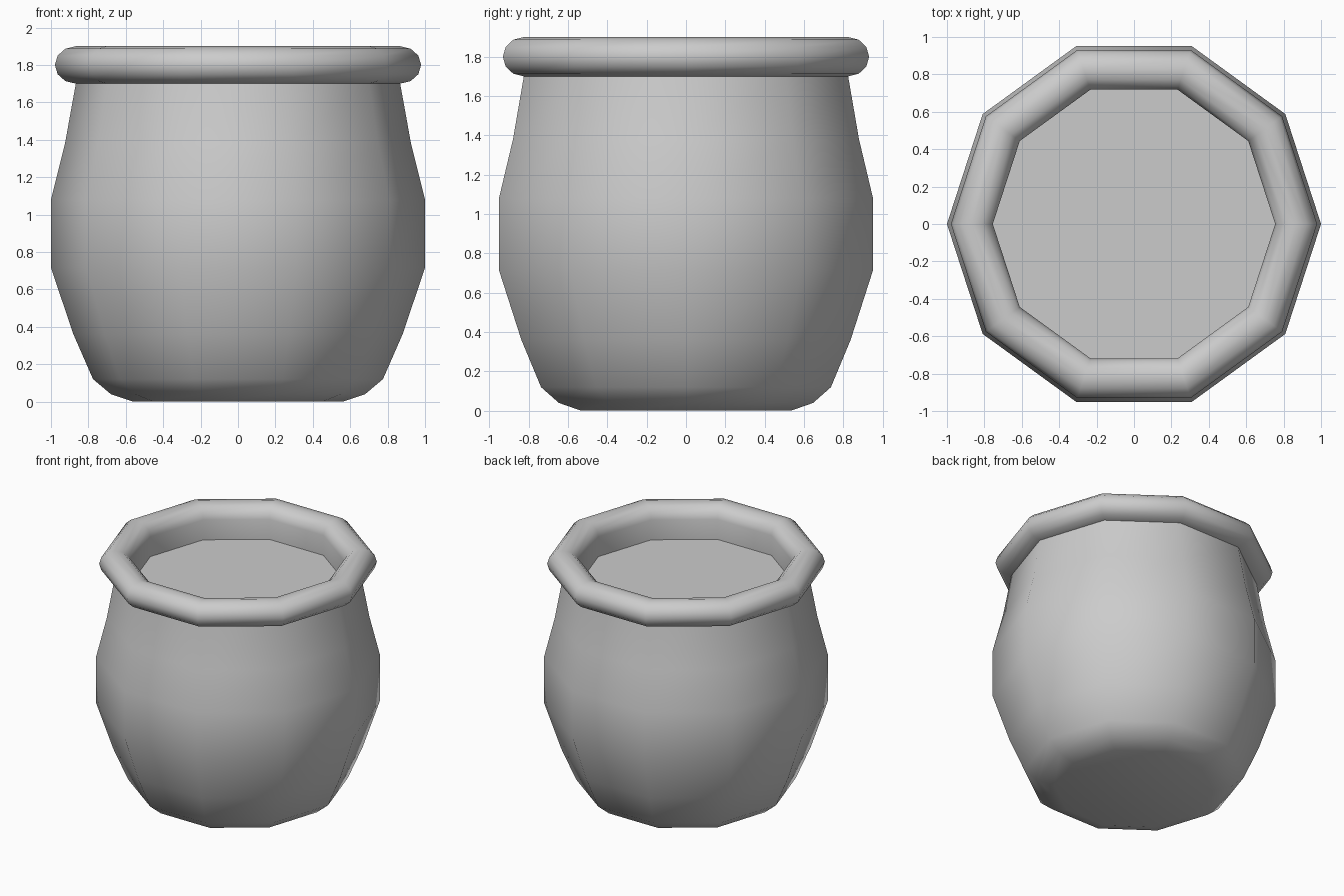
import bpy, bmesh
from math import sin, cos, pi, radians

if "Cube" in bpy.data.objects:
    bpy.data.objects.remove(bpy.data.objects["Cube"])

SIDES = 10


def lathe(name, profile, cap_start=False, cap_end=False):
    """Spin an (r, z) profile into a ten-sided solid of revolution."""
    bm = bmesh.new()
    rings = [[bm.verts.new((r * cos(2 * pi * i / SIDES), r * sin(2 * pi * i / SIDES), z))
              for i in range(SIDES)] for r, z in profile]
    for a, b in zip(rings, rings[1:]):
        for i in range(SIDES):
            j = (i + 1) % SIDES
            bm.faces.new((a[i], a[j], b[j], b[i]))
    if cap_start:
        bm.faces.new(rings[0][::-1])
    if cap_end:
        bm.faces.new(rings[-1])
    mesh = bpy.data.meshes.new(name)
    bm.to_mesh(mesh)
    bm.free()
    obj = bpy.data.objects.new(name, mesh)
    bpy.context.collection.objects.link(obj)
    bpy.ops.object.select_all(action='DESELECT')
    obj.select_set(True)
    bpy.context.view_layer.objects.active = obj
    bpy.ops.object.shade_smooth_by_angle(angle=radians(60))
    return obj


# Bulging outer wall with a rounded, closed base
wall = [(0.56, 0.0), (0.68, 0.04), (0.775, 0.12), (0.88, 0.36), (1.0, 0.715),
        (1.0, 1.08), (0.925, 1.38), (0.867, 1.70)]

# Rolled lip: half circle from the underside, round the outside, to the inner edge
lip = [(0.867 + 0.112 * cos(radians(a)), 1.80 + 0.10 * sin(radians(a)))
       for a in range(-60, 181, 30)]

# Inner wall dropping to a flat floor just below the lip
inside = [(0.755, 1.645)]

lathe("pot", wall + lip + inside, cap_start=True, cap_end=True)
